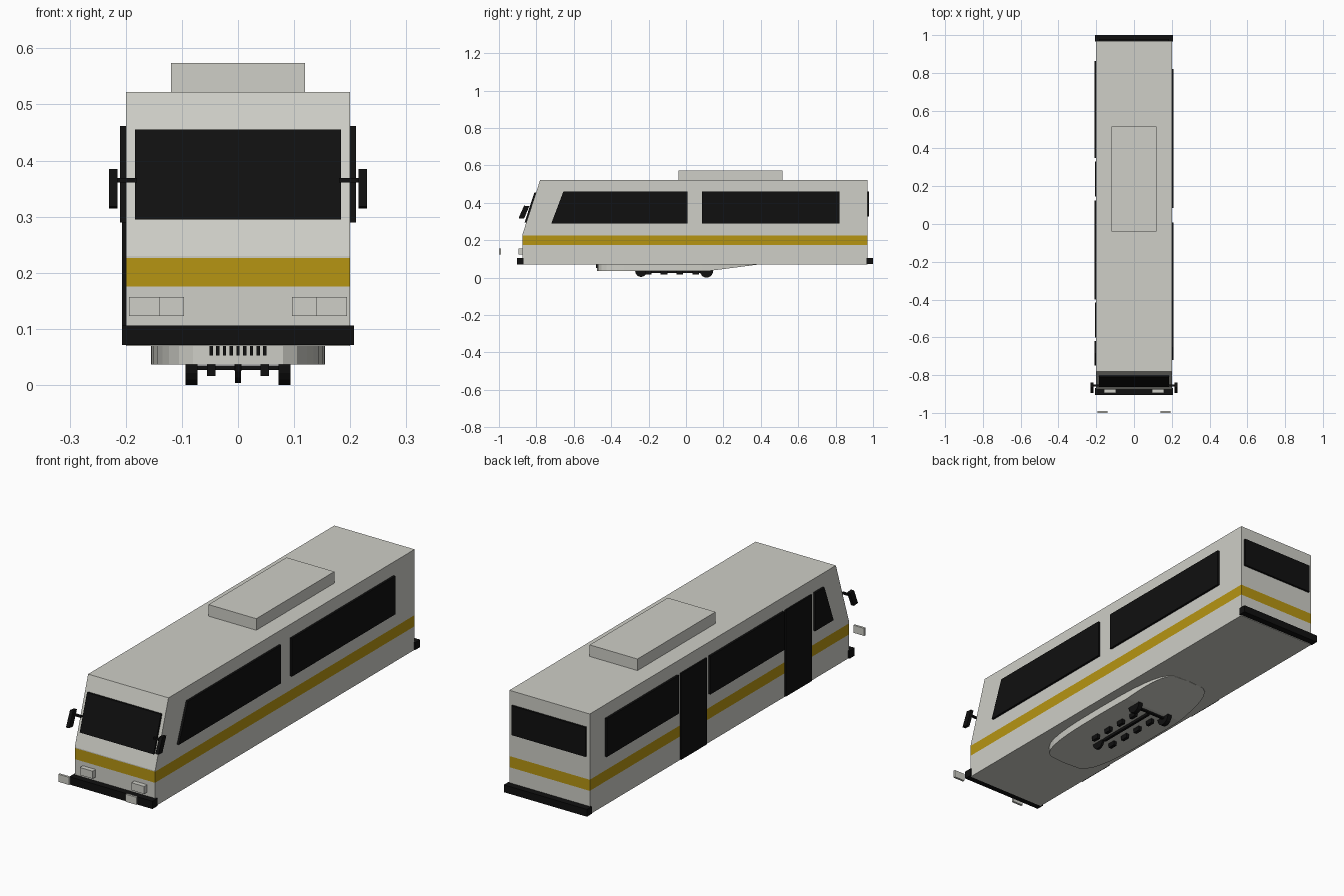
import bpy, bmesh, math
from mathutils import Vector

if "Cube" in bpy.data.objects:
    bpy.data.objects.remove(bpy.data.objects["Cube"], do_unlink=True)


def material(name, rgb):
    m = bpy.data.materials.new(name)
    m.use_nodes = True
    m.diffuse_color = (*rgb, 1)
    bsdf = next(n for n in m.node_tree.nodes if n.type == 'BSDF_PRINCIPLED')
    bsdf.inputs["Base Color"].default_value = (*rgb, 1)
    return m


GREY = material("light grey paint", (0.62, 0.62, 0.57))
YELLOW = material("mustard stripe", (0.47, 0.30, 0.006))
BLACK = material("black glass and trim", (0.005, 0.005, 0.005))


def finish(name, bm, *mats):
    bmesh.ops.recalc_face_normals(bm, faces=bm.faces)
    mesh = bpy.data.meshes.new(name)
    bm.to_mesh(mesh)
    bm.free()
    for m in mats:
        mesh.materials.append(m)
    ob = bpy.data.objects.new(name, mesh)
    bpy.context.collection.objects.link(ob)
    return ob


def extruded(points, offset):
    bm = bmesh.new()
    face = bm.faces.new([bm.verts.new(p) for p in points])
    ext = bmesh.ops.extrude_face_region(bm, geom=[face])
    verts = [v for v in ext["geom"] if isinstance(v, bmesh.types.BMVert)]
    bmesh.ops.translate(bm, verts=verts, vec=Vector(offset))
    return bm


def cut(bm, co, normal):
    bmesh.ops.bisect_plane(bm, geom=bm.verts[:] + bm.edges[:] + bm.faces[:],
                           plane_co=co, plane_no=normal)


def prism(name, profile, x0, x1, mat):
    """Side profile of (y, z) points swept across x."""
    bm = extruded([(x0, y, z) for y, z in profile], (x1 - x0, 0, 0))
    return finish(name, bm, mat)


def box(name, x0, x1, y0, y1, z0, z1, mat):
    return prism(name, [(y0, z0), (y1, z0), (y1, z1), (y0, z1)], x0, x1, mat)


def cylinder(name, x, y, z, radius, width, mat):
    ring = [(y + radius * math.cos(math.tau * i / 16),
             z + radius * math.sin(math.tau * i / 16)) for i in range(16)]
    return prism(name, ring, x - width / 2, x + width / 2, mat)


# Body shell with a stripe cut around it
shell = [(-0.875, 0.07), (0.97, 0.07), (0.97, 0.522), (-0.78, 0.522), (-0.875, 0.23)]
bm = extruded([(-0.2, y, z) for y, z in shell], (0.4, 0, 0))
for z in (0.176, 0.226):
    cut(bm, (0, 0, z), (0, 0, 1))
for f in bm.faces:
    zs = [v.co.z for v in f.verts]
    f.material_index = int(min(zs) > 0.17 and max(zs) < 0.2265)
finish("body", bm, GREY, YELLOW)

# Roof unit and bumpers
box("roof_unit", -0.119, 0.119, -0.04, 0.515, 0.52, 0.574, GREY)
box("front_bumper", -0.207, 0.207, -0.904, -0.868, 0.071, 0.106, BLACK)
box("rear_bumper", -0.207, 0.207, 0.965, 1.0, 0.073, 0.106, BLACK)

# Windscreen lying on the sloped front, and rear window
prism("windscreen", [(-0.863, 0.295), (-0.851, 0.295), (-0.799, 0.455), (-0.811, 0.455)],
      -0.184, 0.184, BLACK)
box("rear_window", -0.184, 0.184, 0.969, 0.979, 0.328, 0.46, BLACK)


# Side windows: bottom front, top front, and back edge along y
def side_window(name, side, front_low, front_high, back):
    prism(name, [(front_low, 0.29), (back, 0.29), (back, 0.462), (front_high, 0.462)],
          side * 0.199, side * 0.21, BLACK)


side_window("left_front_window", 1, -0.72, -0.655, 0.007)
side_window("left_rear_window", 1, 0.085, 0.085, 0.82)
side_window("right_cab_window", -1, -0.75, -0.685, -0.62)
side_window("right_middle_window", -1, -0.4, -0.4, 0.125)
side_window("right_rear_window", -1, 0.35, 0.35, 0.862)

# Doors on the right side
for name, y0, y1 in (("front_door", -0.6, -0.415), ("middle_door", 0.145, 0.33)):
    box(name, -0.207, -0.199, y0, y1, 0.073, 0.461, BLACK)

# Mirrors and the two pairs of lamps
for side, label in ((1, "left"), (-1, "right")):
    prism(label + "_mirror", [(-0.895, 0.318), (-0.866, 0.315), (-0.838, 0.382), (-0.866, 0.385)],
          side * 0.215, side * 0.23, BLACK)
    box(label + "_mirror_arm", side * 0.18, side * 0.217, -0.861, -0.85, 0.361, 0.369, BLACK)
    box(label + "_headlight", side * 0.096, side * 0.16, -0.896, -0.87, 0.123, 0.157, GREY)
    box(label + "_outer_lamp", side * 0.14, side * 0.194, -1.0, -0.99, 0.123, 0.157, GREY)

# Underbody pan with rounded ends, rising toward the rear
plan = []
for i in range(32):
    c, s = math.cos(math.tau * i / 32), math.sin(math.tau * i / 32)
    plan.append((math.copysign(abs(c) ** 0.4, c) * 0.155,
                 -0.048 + math.copysign(abs(s) ** 0.7, s) * 0.428, 0.037))
bm = extruded(plan, (0, 0, 0.038))
cut(bm, (0, 0.13, 0), (0, 1, 0))
for v in bm.verts:
    if v.co.z < 0.05:
        v.co.z += max(0, v.co.y - 0.13) * 0.13
finish("underbody_pan", bm, GREY)

# Running gear under the pan
cylinder("nose_wheel", 0, -0.24, 0.036, 0.032, 0.011, BLACK)
box("rear_axle", -0.09, 0.09, 0.105, 0.117, 0.027, 0.035, BLACK)
for side, label in ((1, "left"), (-1, "right")):
    cylinder(label + "_wheel", side * 0.083, 0.11, 0.035, 0.035, 0.021, BLACK)
    for i in range(4):
        y = -0.22 + i * 0.085
        box(f"{label}_gear_block_{i + 1}", side * 0.04, side * 0.055,
            y, y + 0.035, 0.016, 0.038, BLACK)
box("gear_beam", -0.006, 0.006, -0.2, 0.1, 0.025, 0.038, BLACK)

# Front grille bars
for i in range(9):
    x = -0.048 + i * 0.012
    box(f"grille_bar_{i + 1}", x - 0.003, x + 0.003, -0.48, -0.46, 0.053, 0.072, BLACK)
